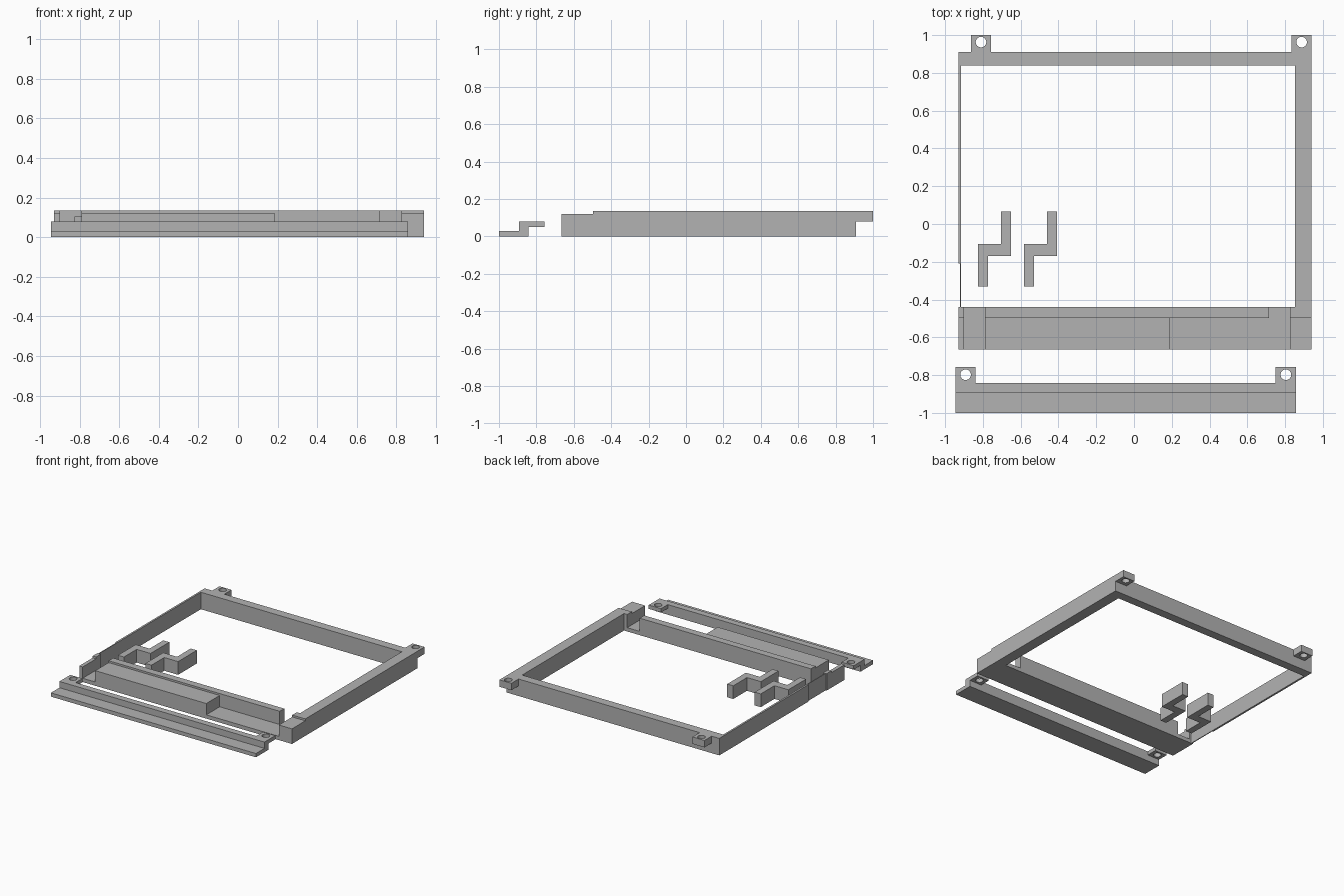
import bpy
import bmesh
import math

default = bpy.data.objects.get("Cube")
if default:
    bpy.data.objects.remove(default, do_unlink=True)

grey = bpy.data.materials.new("plain_grey")
grey.use_nodes = True
grey.diffuse_color = (0.45, 0.45, 0.45, 1)
grey.node_tree.nodes["Principled BSDF"].inputs["Base Color"].default_value = (0.45, 0.45, 0.45, 1)


def prism(name, outline, low, high):
    """Extrude a flat outline of (x, y) points from low to high."""
    bm = bmesh.new()
    face = bm.faces.new([bm.verts.new((x, y, low)) for x, y in outline])
    grown = bmesh.ops.extrude_face_region(bm, geom=[face])["geom"]
    top = [v for v in grown if isinstance(v, bmesh.types.BMVert)]
    bmesh.ops.translate(bm, verts=top, vec=(0, 0, high - low))
    bmesh.ops.recalc_face_normals(bm, faces=bm.faces)
    mesh = bpy.data.meshes.new(name)
    bm.to_mesh(mesh)
    bm.free()
    mesh.materials.append(grey)
    obj = bpy.data.objects.new(name, mesh)
    bpy.context.collection.objects.link(obj)
    return obj


def box(name, x0, x1, y0, y1, z0, z1):
    return prism(name, [(x0, y0), (x1, y0), (x1, y1), (x0, y1)], z0, z1)


def peg(x, y, radius=0.028, sides=32):
    """Tall round cutter for a screw hole."""
    angles = [math.tau * i / sides for i in range(sides)]
    return prism("hole_cutter", [(x + radius * math.cos(a), y + radius * math.sin(a))
                                 for a in angles], -0.1, 0.3)


def combine(target, tool, operation):
    """Apply a boolean and discard the tool object."""
    tool.hide_render = True
    mod = target.modifiers.new(operation.lower(), "BOOLEAN")
    mod.operation = operation
    mod.solver = "EXACT"
    mod.object = tool
    bpy.context.view_layer.objects.active = target
    bpy.ops.object.modifier_apply(modifier=mod.name)
    bpy.data.objects.remove(tool, do_unlink=True)


def add_tab(target, x0, x1, y0, y1, z0, z1, hole_y):
    """Join a mounting tab with a round screw hole."""
    combine(target, box("tab", x0, x1, y0, y1, z0, z1), "UNION")
    combine(target, peg((x0 + x1) / 2, hole_y), "DIFFERENCE")


# Main frame with its opening and the lowered front edge
TOP = 0.135
frame = box("main_frame", -0.93, 0.94, -0.665, 0.91, 0, TOP)
cutters = [
    box("opening", -0.915, 0.853, -0.44, 0.84, -0.1, 0.3),
    box("front_step", -1.1, 1.1, -0.8, -0.497, 0.12, 0.3),
    # Left channel, through the front bar
    box("left_channel", -0.9, -0.79, -0.8, -0.4, 0.03, 0.3),
    # Right recess in front of the ridge, with a channel beside the corner
    prism("right_recess", [(0.187, -0.8), (0.825, -0.8), (0.825, -0.4), (0.715, -0.4),
                           (0.715, -0.497), (0.187, -0.497)], 0.03, 0.3),
    # Shallow notch outside the thin wall
    box("wall_notch", -1.1, -0.922, -0.44, -0.21, -0.1, 0.3),
]
for cutter in cutters:
    combine(frame, cutter, "DIFFERENCE")
for left, right in ((-0.863, -0.757), (0.835, 0.94)):
    add_tab(frame, left, right, 0.87, 1.0, 0.08, TOP, 0.963)

# Separate stepped clamp strip
strip = box("clamp_strip", -0.945, 0.858, -1.0, -0.842, 0, 0.08)
combine(strip, box("ledge", -1.1, 1.1, -1.2, -0.893, 0.03, 0.3), "DIFFERENCE")
for left, right in ((-0.945, -0.838), (0.75, 0.858)):
    add_tab(strip, left, right, -0.87, -0.757, 0.05, 0.08, -0.798)

# Two cranked clips inside the opening
crank = [(0, 0), (0.053, 0), (0.053, 0.16), (0.175, 0.16),
         (0.175, 0.395), (0.122, 0.395), (0.122, 0.223), (0, 0.223)]
for name, start in (("right_clip", -0.825), ("left_clip", -0.583)):
    prism(name, [(start + x, y - 0.33) for x, y in crank], 0, 0.105)
